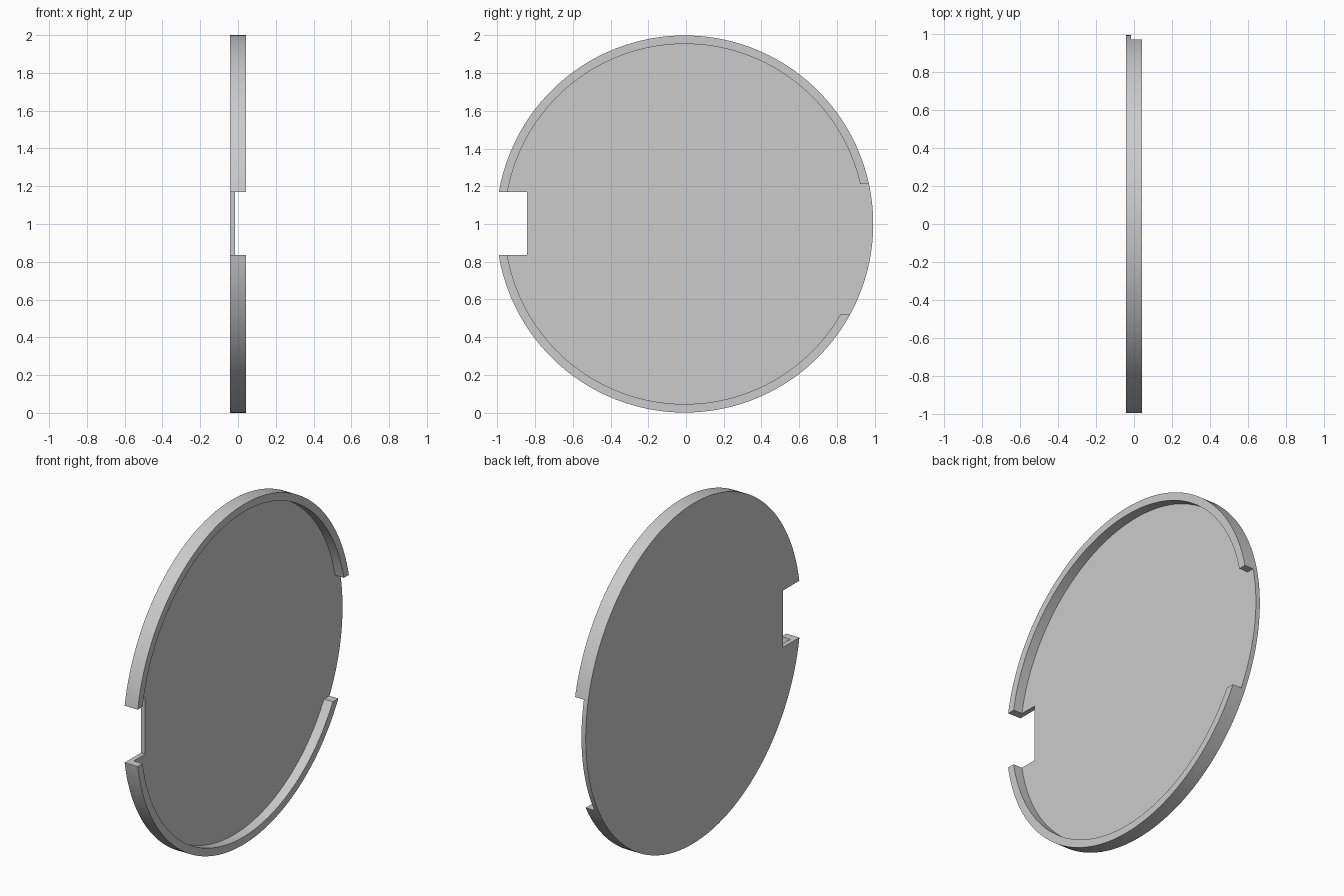
import bpy
import math

if "Cube" in bpy.data.objects:
    bpy.data.objects.remove(bpy.data.objects["Cube"], do_unlink=True)

HALF = 0.0425          # half thickness of the lid
FLOOR = -0.015         # inner surface of the plate
RADIUS, INNER = 1.0, 0.955
CENTRE_Y = -0.007

grey = bpy.data.materials.new("plain grey")
grey.use_nodes = True
grey.diffuse_color = (0.6, 0.6, 0.6, 1)
grey.node_tree.nodes["Principled BSDF"].inputs["Base Color"].default_value = (0.6, 0.6, 0.6, 1)


def disc(name, radius, x0, x1):
    """Cylinder lying along x between x0 and x1."""
    bpy.ops.mesh.primitive_cylinder_add(
        vertices=160, radius=radius, depth=x1 - x0,
        location=((x0 + x1) / 2, CENTRE_Y, 1), rotation=(0, math.pi / 2, 0))
    ob = bpy.context.object
    ob.name = name
    bpy.ops.object.transform_apply(location=True, rotation=True, scale=True)
    ob.data.materials.append(grey)
    return ob


def block(name, low, high):
    """Box between two corners."""
    bpy.ops.mesh.primitive_cube_add(
        size=1, location=[(a + b) / 2 for a, b in zip(low, high)])
    ob = bpy.context.object
    ob.name = name
    ob.scale = [b - a for a, b in zip(low, high)]
    bpy.ops.object.transform_apply(location=True, rotation=True, scale=True)
    ob.data.materials.append(grey)
    return ob


# Round lid, with cutters for the recess, the front notch and the rear rim gap
lid = disc("round_lid", RADIUS, -HALF, HALF)
cutters = [
    disc("recess_cutter", INNER, FLOOR, 0.2),
    block("notch_cutter", (-0.2, -1.2, 0.835), (0.2, -0.842, 1.169)),
    block("rim_gap_cutter", (FLOOR, 0.6, 0.523), (0.2, 1.2, 1.212)),
]

bpy.ops.object.select_all(action="DESELECT")
lid.select_set(True)
bpy.context.view_layer.objects.active = lid
for cutter in cutters:
    cutter.hide_render = True
    cut = lid.modifiers.new(cutter.name, "BOOLEAN")
    cut.operation = "DIFFERENCE"
    cut.solver = "EXACT"
    cut.object = cutter
    bpy.ops.object.modifier_apply(modifier=cut.name)
    bpy.data.objects.remove(cutter, do_unlink=True)

# Smooth round walls with crisp edges
bpy.ops.object.shade_smooth_by_angle(angle=math.radians(30))
